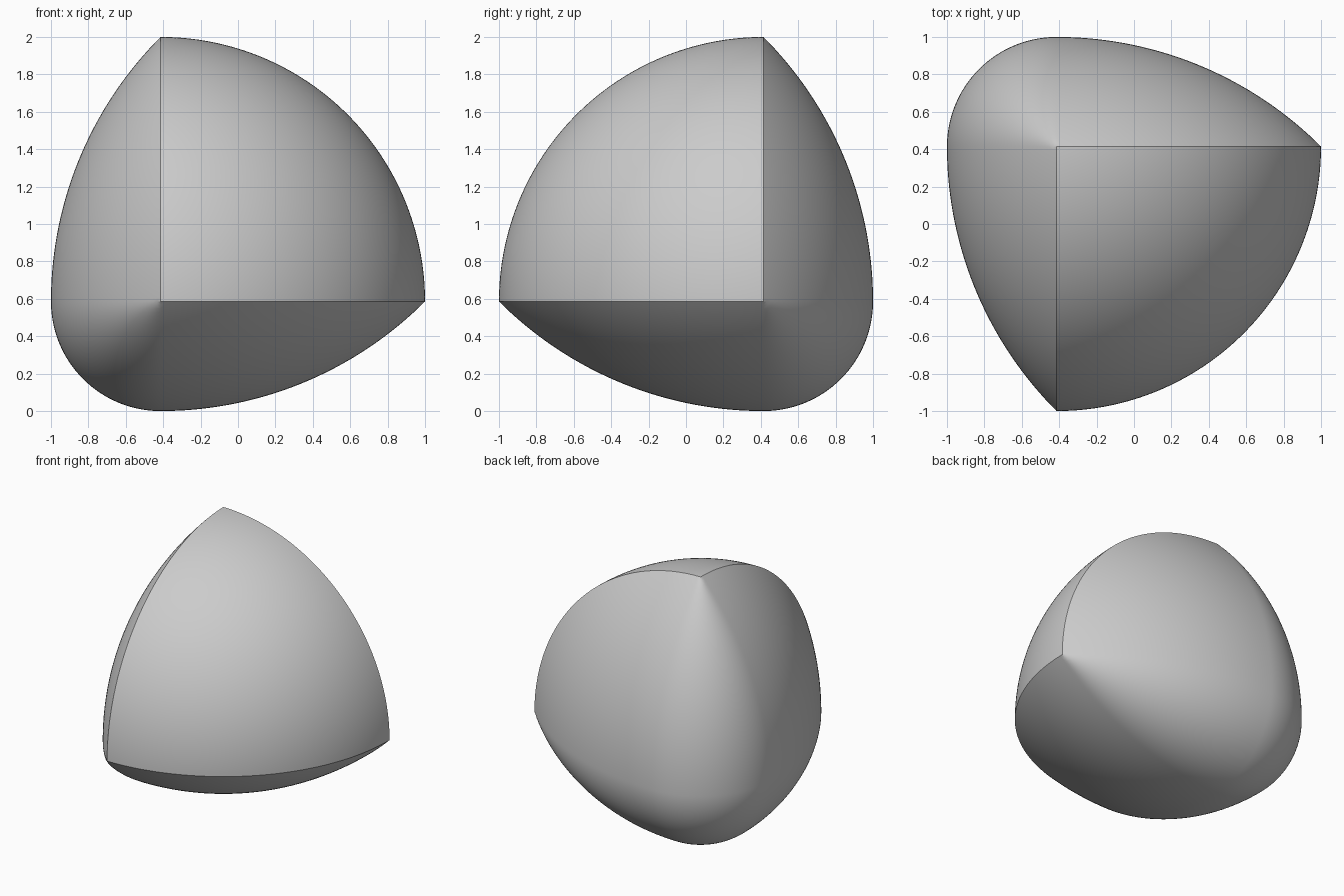
import bpy, bmesh
from math import sqrt
from mathutils import Vector

if "Cube" in bpy.data.objects:
    bpy.data.objects.remove(bpy.data.objects["Cube"])

R = sqrt(2)          # radius of the large spherical face
W = 2.0              # constant width of the solid


def reach(d):
    """Distance from the inner corner to the surface along unit direction d."""
    neg = [c for c in d if c < -1e-6]
    pos = [c for c in d if c >= -1e-6]
    if not neg:                      # large spherical octant
        return R
    if not pos:                      # small spherical octant
        return W - R
    if len(neg) == 1:                # sphere of radius W about the opposite tip
        t = R * neg[0]
        return t + sqrt(t * t + W * W - R * R)
    s = R * sqrt(max(0.0, 1 - pos[0] ** 2))   # spindle patch running to a tip
    return -s + sqrt(s * s + W * W - R * R)


# octahedron finely subdivided so the creases lie on mesh edges
bm = bmesh.new()
for axis in range(3):
    for sign in (-1, 1):
        p = Vector((0, 0, 0))
        p[axis] = sign
        bm.verts.new(p)
bmesh.ops.convex_hull(bm, input=bm.verts[:])
bmesh.ops.subdivide_edges(bm, edges=bm.edges[:], cuts=71, use_grid_fill=True)

# push every point out to the constant-width surface
corner = Vector((1 - R, R - 1, W - R))
for v in bm.verts:
    d = v.co.normalized()
    v.co = corner + d * reach((d.x, -d.y, d.z))
bmesh.ops.recalc_face_normals(bm, faces=bm.faces[:])

mesh = bpy.data.meshes.new("constant_width_solid")
bm.to_mesh(mesh)
bm.free()
body = bpy.data.objects.new("constant_width_solid", mesh)
bpy.context.collection.objects.link(body)

# smooth shading with the three crisp edges kept
bpy.context.view_layer.objects.active = body
body.select_set(True)
bpy.ops.object.shade_smooth_by_angle(angle=0.6)
